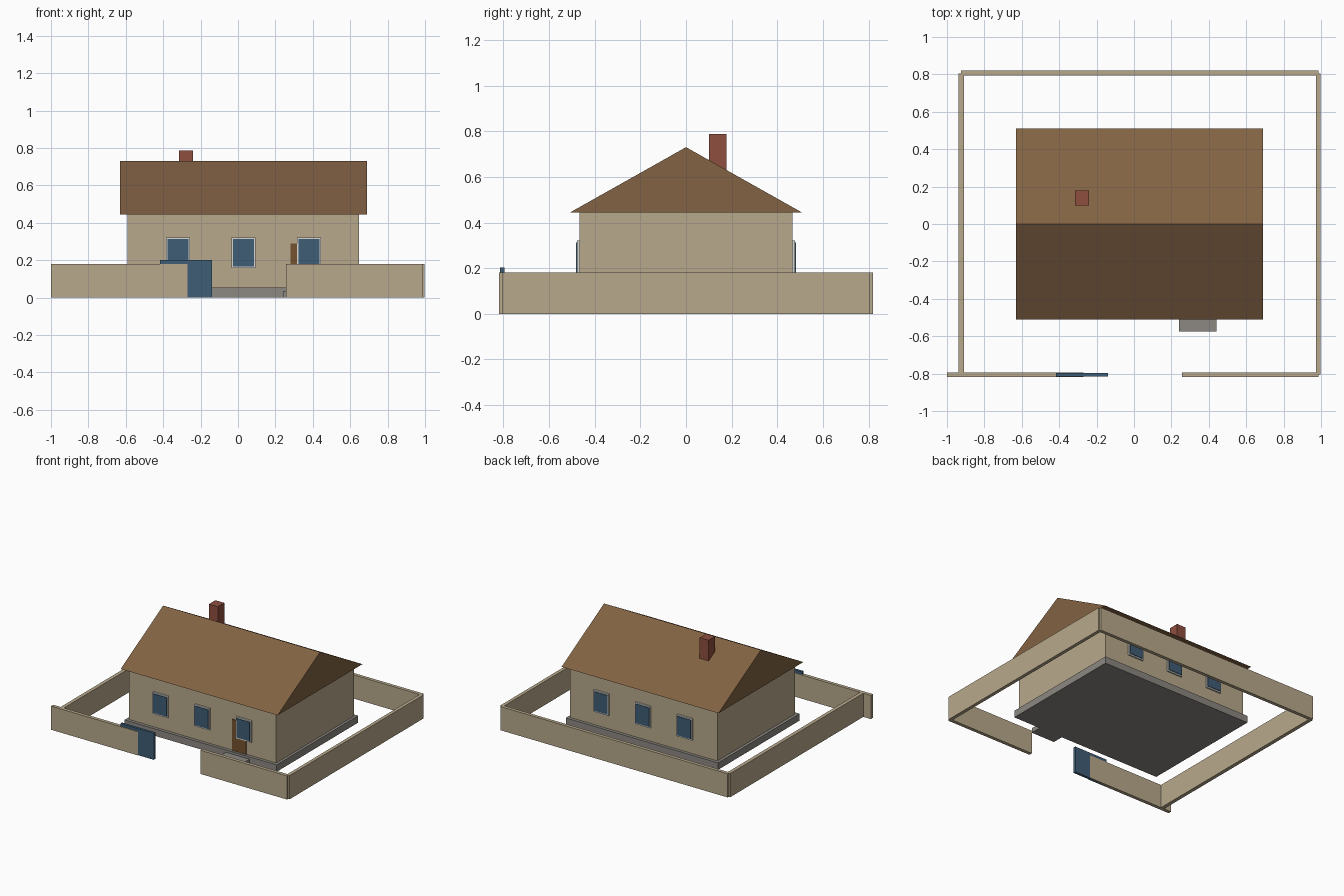
import bpy

if "Cube" in bpy.data.objects:
    bpy.data.objects.remove(bpy.data.objects["Cube"])


def mat(name, rgb):
    # sRGB 0-255 to linear diffuse colour
    lin = [((c / 255 + 0.055) / 1.055) ** 2.4 for c in rgb]
    m = bpy.data.materials.new(name)
    m.diffuse_color = (*lin, 1)
    m.use_nodes = True
    m.node_tree.nodes["Principled BSDF"].inputs["Base Color"].default_value = m.diffuse_color
    return m


WALL = mat("beige_plaster", (184, 169, 140))
ROOF = mat("brown_roof", (130, 98, 67))
BLUE = mat("blue", (63, 93, 118))
FRAME = mat("pale_frame", (214, 214, 210))
STONE = mat("grey_stone", (140, 136, 130))
BRICK = mat("red_brick", (142, 78, 62))
WOOD = mat("door_wood", (116, 82, 46))


def mesh(name, verts, faces, material):
    me = bpy.data.meshes.new(name)
    me.from_pydata(verts, [], faces)
    me.materials.append(material)
    ob = bpy.data.objects.new(name, me)
    bpy.context.collection.objects.link(ob)
    return ob


def box(name, x, y, z, material):
    y = sorted(y)
    v = [(a, b, c) for a in x for b in y for c in z]
    f = [(0, 1, 3, 2), (4, 6, 7, 5), (0, 4, 5, 1),
         (2, 3, 7, 6), (0, 2, 6, 4), (1, 5, 7, 3)]
    return mesh(name, v, f, material)


# house
box("plinth", (-0.612, 0.668), (-0.49, 0.49), (0, 0.053), STONE)
box("door_step", (0.24, 0.44), (-0.575, -0.489), (0, 0.035), STONE)
box("house_walls", (-0.59, 0.648), (-0.467, 0.467), (0.053, 0.443), WALL)
box("door", (0.28, 0.40), (-0.473, -0.465), (0.053, 0.29), WOOD)
box("chimney", (-0.315, -0.24), (0.10, 0.178), (0.55, 0.787), BRICK)

# gable roof prism
L, R, W, E, T = -0.63, 0.69, 0.51, 0.443, 0.73
mesh("roof", [(L, -W, E), (L, W, E), (L, 0, T), (R, -W, E), (R, W, E), (R, 0, T)],
     [(0, 2, 1), (3, 4, 5), (0, 3, 5, 2), (1, 2, 5, 4), (0, 1, 4, 3)], ROOF)

# three windows on the front and on the back
for side, s in (("front", -1), ("back", 1)):
    for i, cx in enumerate((-0.32, 0.03, 0.38)):
        box(f"{side}_window_frame_{i}", (cx - 0.064, cx + 0.064),
            (s * 0.465, s * 0.478), (0.157, 0.322), FRAME)
        box(f"{side}_window_pane_{i}", (cx - 0.056, cx + 0.056),
            (s * 0.476, s * 0.483), (0.167, 0.312), BLUE)

# garden wall with sliding gate
H = (0, 0.18)
box("garden_wall_left", (-0.937, -0.909), (-0.805, 0.805), H, WALL)
box("garden_wall_right", (0.972, 0.998), (-0.805, 0.805), H, WALL)
box("garden_wall_back", (-0.925, 0.986), (0.794, 0.82), H, WALL)
box("garden_wall_front_left", (-1.0, -0.27), (-0.819, -0.793), H, WALL)
box("garden_wall_front_right", (0.256, 0.986), (-0.819, -0.793), H, WALL)
box("sliding_gate", (-0.418, -0.138), (-0.815, -0.796), (0, 0.202), BLUE)
